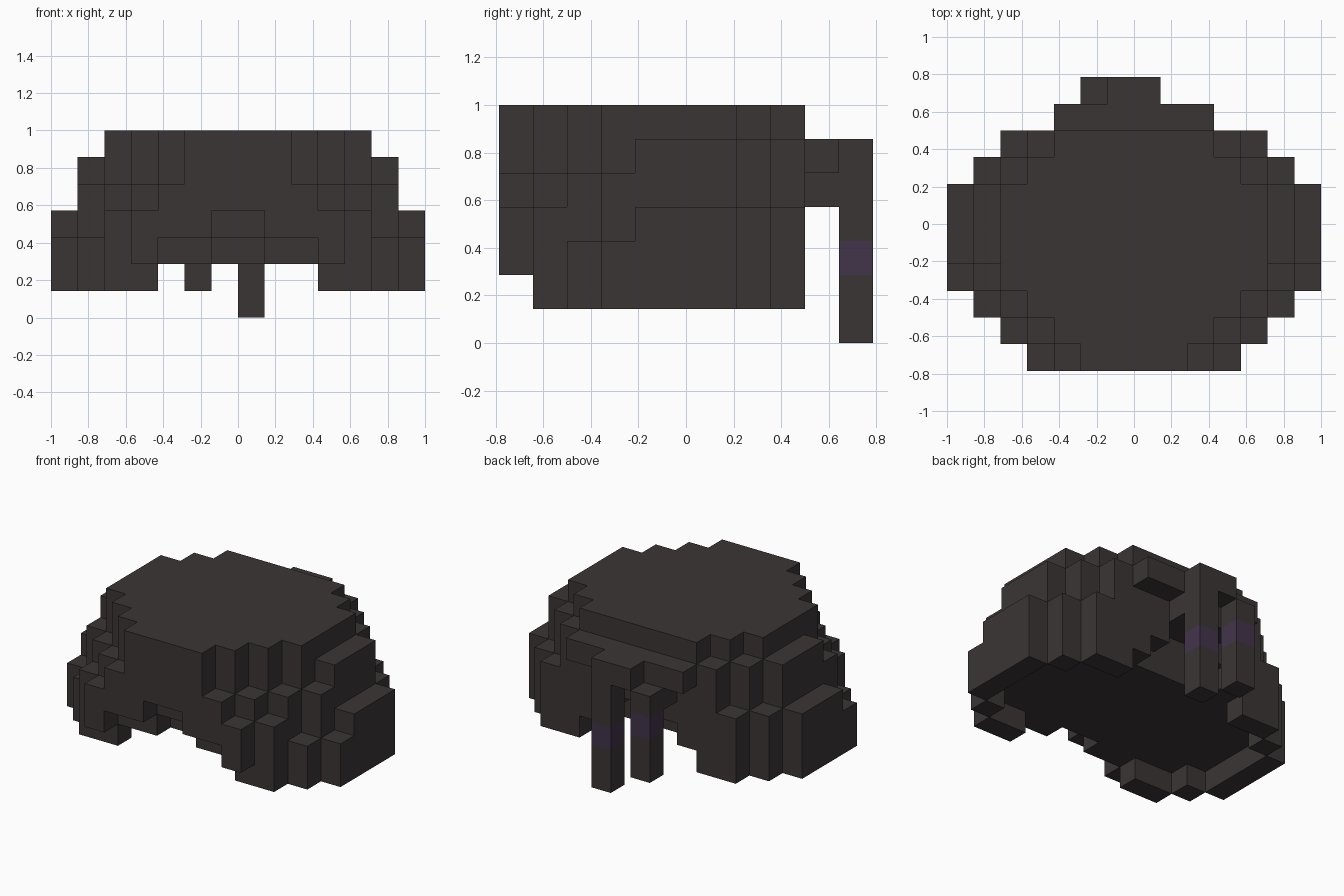
import bpy, bmesh
from mathutils import Vector

cube = bpy.data.objects.get("Cube")
if cube:
    bpy.data.objects.remove(cube, do_unlink=True)

U = 1 / 7  # block size


def material(name, rgb):
    m = bpy.data.materials.new(name)
    m.use_nodes = True
    m.diffuse_color = (*rgb, 1)
    bsdf = m.node_tree.nodes["Principled BSDF"]
    bsdf.inputs["Base Color"].default_value = (*rgb, 1)
    bsdf.inputs["Roughness"].default_value = 0.9
    return m


DARK = material("dark brown hair", (0.044, 0.036, 0.036))
PURPLE = material("purple hair tie", (0.055, 0.034, 0.070))

# Stepped cap: half width of each row, front to back
HALF_WIDTH = [4, 5, 6, 7, 7, 7, 7, 6, 5]


def hem(row, a, half):
    """Height of the lower edge of a column, a blocks from the centre."""
    if row == 0:
        return 4 if a < 1 else 3 if a < 3 else 2
    if row == 1:
        return 3 if a < 1 else 2 if a < 3 else 1
    if row == 8:
        return max(1, 4 - a)
    return 1 if a == half - 1 else 2


def crown(row, a, half):
    """Height of the upper edge, stepping down towards the rim."""
    if a < half - 2:
        return 7
    if a < half - 1:
        return 5 if row < 4 else 6
    return 3 if row in (2, 3) else 4


def blocks(xs, row, zs):
    return {(x, row, z) for x in xs for z in zs}


cap = set()
for row, half in enumerate(HALF_WIDTH):
    for x in range(-half, half):
        a = x if x >= 0 else -x - 1
        cap |= blocks([x], row, range(hem(row, a, half), crown(row, a, half)))

# Gathered hair at the back and its two hanging strands
tuft = blocks(range(-3, 3), 9, [5]) | blocks(range(-2, 1), 9, [4]) | blocks([-1], 10, [5])
left_strand = blocks([0], 10, range(0, 6))
right_strand = blocks([-2], 10, range(1, 5))
ties = {(0, 10, 2), (-2, 10, 3)}

parts = {"hair_cap": cap, "back_tuft": tuft,
         "left_strand": left_strand, "right_strand": right_strand}
filled = set().union(*parts.values())


def build(name, cells):
    """Skin the outside of a group of blocks and merge its flat areas."""
    bm = bmesh.new()
    for cell in sorted(cells):
        for axis in range(3):
            for side in (0, 1):
                near = list(cell)
                near[axis] += 2 * side - 1
                if tuple(near) in filled:
                    continue
                u, v = (axis + 1) % 3, (axis + 2) % 3
                corners = []
                for du, dv in ((0, 0), (1, 0), (1, 1), (0, 1)):
                    p = list(cell)
                    p[axis] += side
                    p[u] += du
                    p[v] += dv
                    corners.append(bm.verts.new(Vector((p[0], p[1] - 5.5, p[2])) * U))
                face = bm.faces.new(corners if side else corners[::-1])
                face.material_index = 1 if cell in ties else 0
    bmesh.ops.remove_doubles(bm, verts=bm.verts, dist=0.001)
    bmesh.ops.dissolve_limit(bm, angle_limit=0.01, verts=bm.verts, edges=bm.edges,
                             delimit={'MATERIAL'})
    mesh = bpy.data.meshes.new(name)
    bm.to_mesh(mesh)
    bm.free()
    mesh.materials.append(DARK)
    if cells & ties:
        mesh.materials.append(PURPLE)
    bpy.context.collection.objects.link(bpy.data.objects.new(name, mesh))


for part_name, part_cells in parts.items():
    build(part_name, part_cells)
